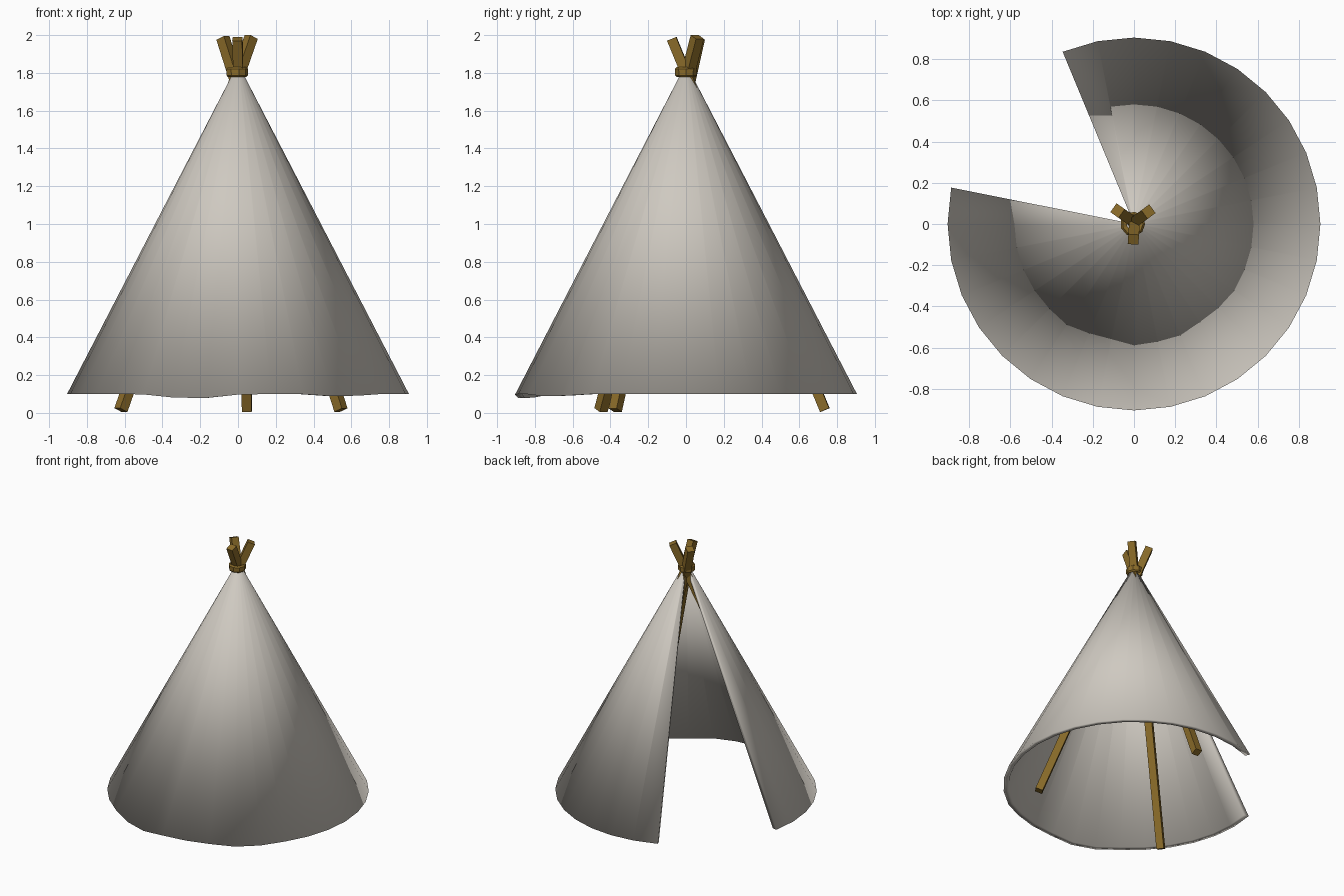
import bpy, bmesh, math
from mathutils import Vector

if "Cube" in bpy.data.objects:
    bpy.data.objects.remove(bpy.data.objects["Cube"])


def material(name, rgb):
    m = bpy.data.materials.new(name)
    m.diffuse_color = (*rgb, 1)
    m.use_nodes = True
    m.node_tree.nodes["Principled BSDF"].inputs["Base Color"].default_value = m.diffuse_color
    return m


CANVAS = material("grey canvas", (0.62, 0.585, 0.53))
WOOD = material("brown wood", (0.25, 0.145, 0.022))


def finish(name, bm, mat, smooth=False):
    bmesh.ops.recalc_face_normals(bm, faces=bm.faces[:])
    me = bpy.data.meshes.new(name)
    bm.to_mesh(me)
    bm.free()
    me.materials.append(mat)
    for p in me.polygons:
        p.use_smooth = smooth
    ob = bpy.data.objects.new(name, me)
    bpy.context.collection.objects.link(ob)
    return ob


# Canvas: thick cone shell of 27 of 32 segments, open at the back left
def hem(a):
    d = math.degrees(a)
    dip = lambda c, w, h: h * math.exp(-((d - c) / w) ** 2)
    return 0.1 - dip(-106, 11, 0.026) - dip(-52, 10, 0.014)


bm = bmesh.new()
sections = []
for i in range(28):
    a = math.radians(-191.25 + 11.25 * i)
    z = hem(a)
    section = [(0.905, z), (0.033, 1.785), (0.008, 1.785), (0.868, z)]
    sections.append([bm.verts.new((r * math.cos(a), r * math.sin(a), h)) for r, h in section])
for s, t in zip(sections, sections[1:]):
    for k in range(4):
        n = (k + 1) % 4
        bm.faces.new((s[k], t[k], t[n], s[n]))
bm.faces.new(sections[0])
bm.faces.new(sections[-1][::-1])
finish("canvas_cover", bm, CANVAS, smooth=True)


# Poles: three square beams crossing at the tie
def pole(name, foot, top, width=0.052):
    a, b = Vector(foot), Vector(top)
    axis = (b - a).normalized()
    out = Vector((axis.x, axis.y, 0)).normalized()
    side = axis.cross(out).normalized()
    up = side.cross(axis)
    h = width / 2
    bm = bmesh.new()
    ends = [[bm.verts.new(p + side * x * h + up * y * h)
             for x, y in ((-1, -1), (1, -1), (1, 1), (-1, 1))] for p in (a, b)]
    for k in range(4):
        n = (k + 1) % 4
        bm.faces.new((ends[0][k], ends[0][n], ends[1][n], ends[1][k]))
    bm.faces.new(ends[0])
    bm.faces.new(ends[1][::-1])
    finish(name, bm, WOOD)


pole("left_pole", (-0.62, -0.45, 0.015), (0.07, 0.06, 1.99))
pole("right_pole", (0.545, -0.375, 0.015), (-0.08, 0.065, 1.985))
pole("back_pole", (0.048, 0.735, 0.015), (-0.003, -0.075, 1.98))

# Tie: faceted band around the crossing
bm = bmesh.new()
profile = [(0.05, 1.778), (0.059, 1.787), (0.06, 1.82), (0.05, 1.83), (0.03, 1.822), (0.03, 1.786)]
N = 9
rings = [[bm.verts.new((r * math.cos(math.tau * i / N) - 0.006, r * math.sin(math.tau * i / N), z))
          for r, z in profile] for i in range(N)]
for i in range(N):
    s, t = rings[i], rings[(i + 1) % N]
    for k in range(6):
        n = (k + 1) % 6
        bm.faces.new((s[k], t[k], t[n], s[n]))
finish("pole_tie", bm, WOOD)
